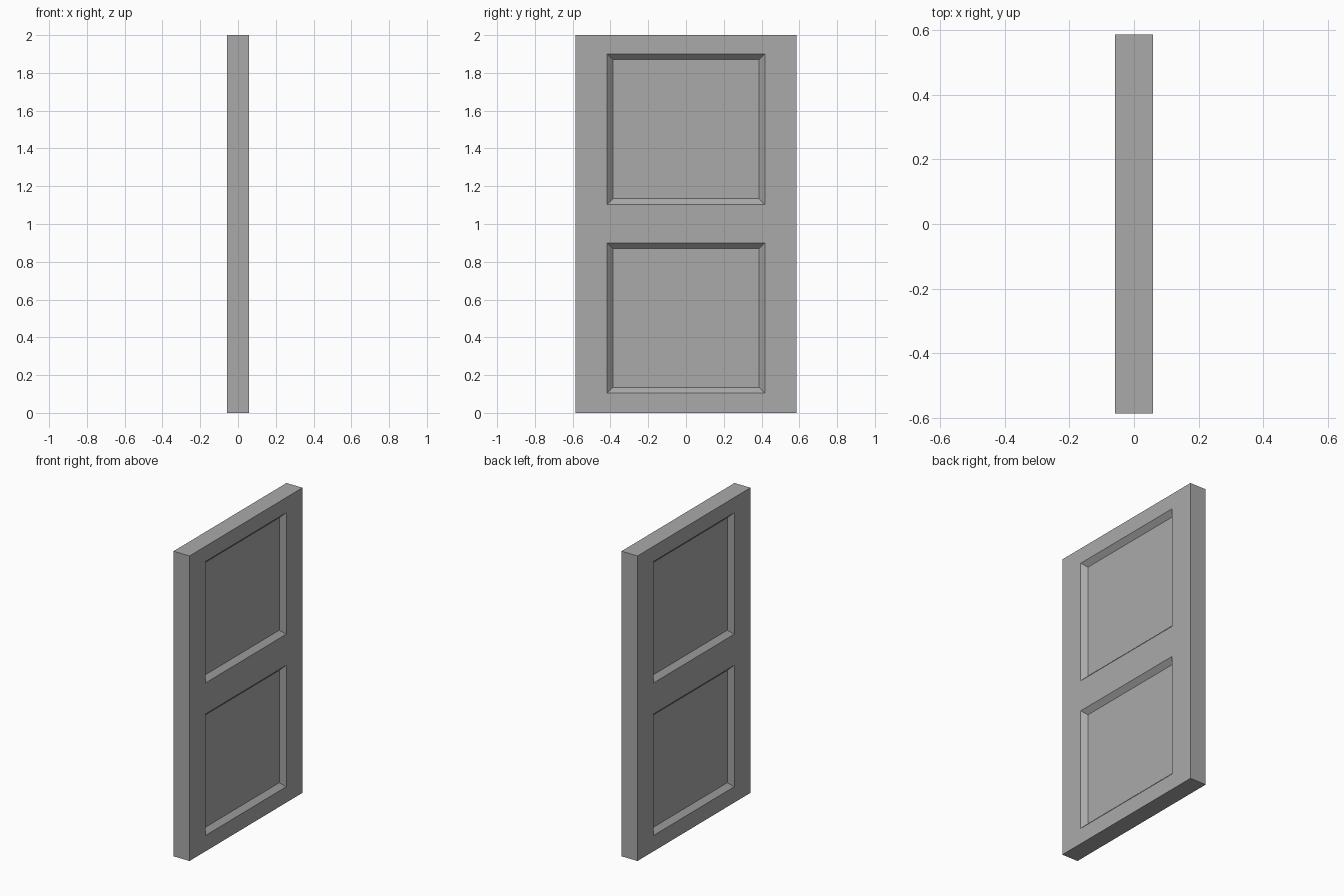
import bpy, bmesh
from mathutils import Matrix, Vector

cube = bpy.data.objects.get("Cube")
if cube:
    bpy.data.objects.remove(cube, do_unlink=True)

# Overall size and panel layout
THICK, WIDTH, HEIGHT = 0.116, 1.17, 2.0
PANEL_Y = 0.417
PANEL_Z = [(0.104, 0.9), (1.104, 1.9)]
BEVEL, DEPTH = 0.042, 0.03

# Single grey paint
grey = bpy.data.materials.new("grey_paint")
grey.use_nodes = True
colour = (0.4, 0.4, 0.4, 1)
grey.diffuse_color = colour
grey.node_tree.nodes["Principled BSDF"].inputs["Base Color"].default_value = colour

# Door slab
bm = bmesh.new()
bmesh.ops.create_cube(bm, size=1, matrix=Matrix.Translation((0, 0, HEIGHT / 2))
                      @ Matrix.Diagonal((THICK, WIDTH, HEIGHT, 1)))


def cut(axis, value):
    normal = Vector((0, 0, 0))
    normal[axis] = 1
    bmesh.ops.bisect_plane(bm, geom=bm.verts[:] + bm.edges[:] + bm.faces[:],
                           plane_co=normal * value, plane_no=normal)


# Cut the outlines of the panels into both broad faces
for y in (-PANEL_Y, PANEL_Y):
    cut(1, y)
for low, high in PANEL_Z:
    cut(2, low)
    cut(2, high)


def is_panel(face):
    c = face.calc_center_median()
    return (abs(face.normal.x) > 0.9 and abs(c.y) < PANEL_Y
            and any(low < c.z < high for low, high in PANEL_Z))


# Sink the panels with sloped borders
bm.normal_update()
panels = [f for f in bm.faces if is_panel(f)]
bmesh.ops.inset_individual(bm, faces=panels, thickness=BEVEL, depth=-DEPTH)

mesh = bpy.data.meshes.new("door_panel")
bm.to_mesh(mesh)
bm.free()
mesh.materials.append(grey)
door = bpy.data.objects.new("door_panel", mesh)
bpy.context.collection.objects.link(door)
